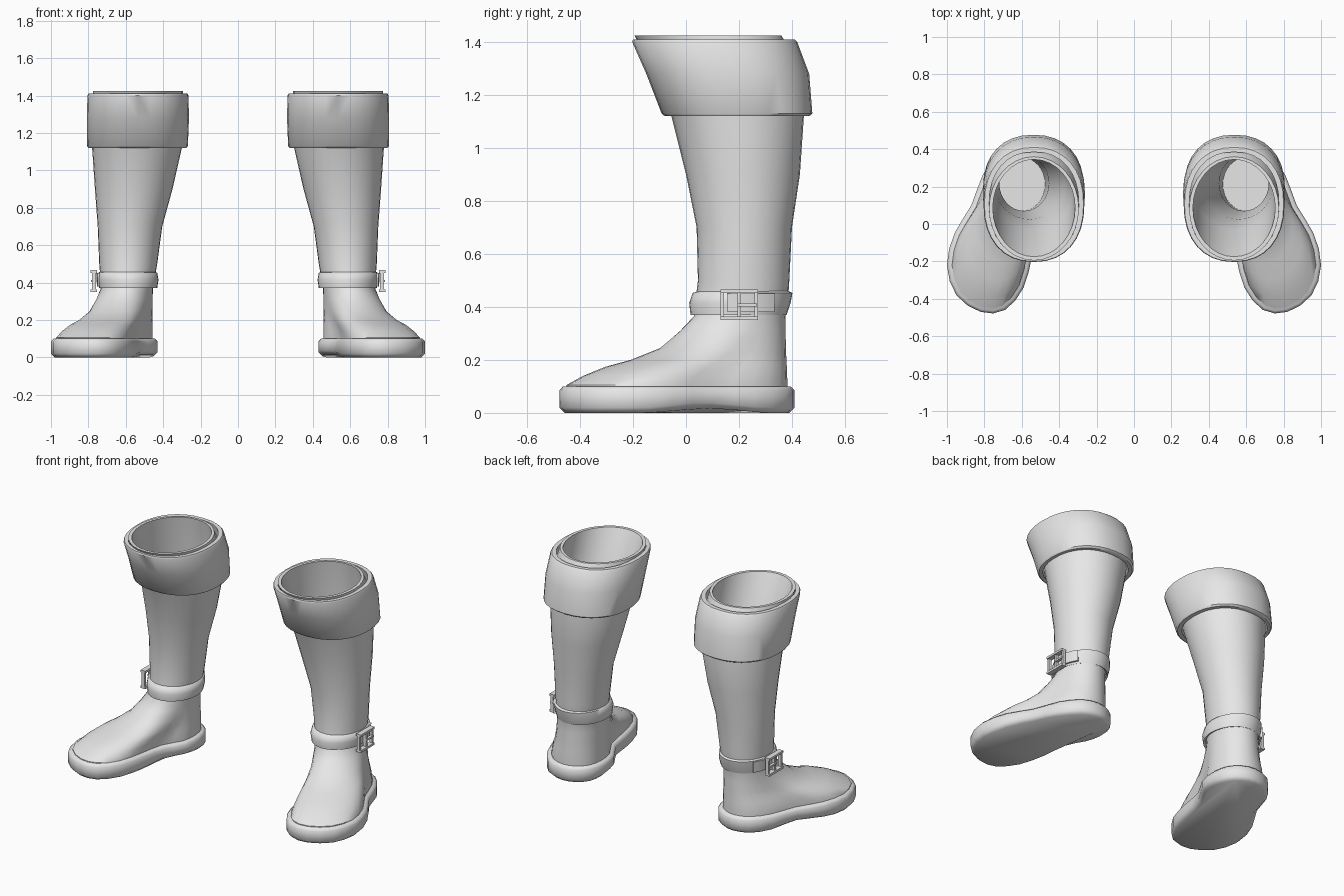
import bpy, bmesh, math
from mathutils import Vector

N = 32
old = bpy.data.objects.get("Cube")
if old:
    bpy.data.objects.remove(old, do_unlink=True)

grey = bpy.data.materials.new("plain_grey")
grey.use_nodes = True
grey.diffuse_color = (0.8, 0.8, 0.8, 1)
grey.node_tree.nodes["Principled BSDF"].inputs["Base Color"].default_value = (0.8, 0.8, 0.8, 1)


def finish(name, bm, side, angle=40):
    """Mirror to the wanted side and turn the bmesh into a smooth object."""
    for v in bm.verts:
        v.co.x *= side
    bmesh.ops.recalc_face_normals(bm, faces=bm.faces)
    mesh = bpy.data.meshes.new(name)
    bm.to_mesh(mesh)
    bm.free()
    mesh.materials.append(grey)
    mesh.shade_smooth()
    mesh.set_sharp_from_angle(angle=math.radians(angle))
    obj = bpy.data.objects.new(name, mesh)
    bpy.context.collection.objects.link(obj)


def oval(z, x0, x1, y0, y1, power=2.0, start=90, sweep=360, count=N):
    """Ring of points fitted into a rectangle at height z."""
    pts = []
    for i in range(count):
        a = math.radians(start + sweep * i / (count if sweep == 360 else count - 1))
        c, s = math.cos(a), math.sin(a)
        c = math.copysign(abs(c) ** (2 / power), c)
        s = math.copysign(abs(s) ** (2 / power), s)
        pts.append(Vector(((x0 + x1) / 2 + c * (x1 - x0) / 2,
                           (y0 + y1) / 2 + s * (y1 - y0) / 2, z)))
    return pts


def loft(rings, caps=False, loop=False, around=True):
    """Skin a list of rings; loop joins the last ring to the first."""
    bm = bmesh.new()
    rows = [[bm.verts.new(p) for p in ring] for ring in rings]
    n = len(rows[0])
    pairs = list(zip(rows, rows[1:])) + ([(rows[-1], rows[0])] if loop else [])
    for a, b in pairs:
        for i in range(n if around else n - 1):
            j = (i + 1) % n
            bm.faces.new((a[i], a[j], b[j], b[i]))
    if caps:
        bm.faces.new(rows[0])
        bm.faces.new(rows[-1])
    if not around:
        bm.faces.new([r[0] for r in rows])
        bm.faces.new([r[-1] for r in rows])
    return bm


# Footprint, from the heel round the inner side to the toe and back
FOOTPRINT = [(.61, .41), (.52, .385), (.455, .32), (.43, .22), (.445, .10), (.515, -.02),
             (.545, -.17), (.59, -.34), (.69, -.46), (.82, -.47), (.95, -.38), (1.0, -.22),
             (.96, -.05), (.87, .10), (.81, .26), (.72, .375)]


def footprint(z, inset=0.0):
    ctrl = [Vector((x, y, 0)) for x, y in FOOTPRINT]
    k = len(ctrl)
    pts = []
    for i in range(k):
        a, b, c, d = (ctrl[(i + o) % k] for o in (-1, 0, 1, 2))
        pts += [b, (b + c) * 0.5625 - (a + d) * 0.0625]
    out = []
    for i, p in enumerate(pts):
        t = (pts[(i + 1) % N] - pts[i - 1]).normalized()
        out.append(p + Vector((-t.y, t.x, 0)) * inset + Vector((0, 0, z)))
    return out


def arch(ring):
    """Lift the underside at the waist of the foot."""
    for p in ring:
        u = (p.y - 0.08) / 0.25
        if abs(u) < 1:
            p.z += 0.018 * math.cos(u * math.pi / 2) ** 2
    return ring


def box(bm, lo, hi):
    made = bmesh.ops.create_cube(bm, size=1)["verts"]
    for v in made:
        v.co = Vector([(l + h) / 2 + c * (h - l) for l, h, c in zip(lo, hi, v.co)])


ANKLE = (.455, .735, .03, .375)
# height and blend from footprint to ankle
VAMP = [(.09, 0), (.105, 0), (.14, .13), (.175, .31), (.2, .5), (.245, .73), (.31, .89)]
SHAFT = [(.365, *ANKLE), (.42, .445, .735, .035, .385), (.5, .432, .742, .045, .39),
         (.7, .405, .75, .04, .40), (.9, .35, .765, 0, .43), (1.12, .30, .78, -.055, .445),
         (1.3, .29, .785, -.13, .43), (1.425, .295, .775, -.195, .36)]
LINING = [(1.425, .315, .755, -.175, .345), (1.12, .325, .755, -.03, .39),
          (.9, .37, .745, .025, .40), (.5, .455, .72, .07, .365), (.12, .475, .72, .07, .355)]
CUFF = [(1.12, .30, .78, -.055, .445), (1.12, .275, .80, -.08, .465),
        (1.13, .268, .807, -.092, .477), (1.28, .262, .808, -.15, .465),
        (1.40, .265, .805, -.203, .42), (1.41, .27, .80, -.2, .41),
        (1.41, .295, .775, -.18, .385), (1.35, .295, .78, -.15, .40)]
STRAP = [(.375, .445, .73, .035, .37), (.37, .432, .742, .017, .38),
         (.415, .425, .748, .012, .395), (.453, .432, .747, .025, .402),
         (.46, .45, .735, .05, .385)]

for name, side in (("left", 1), ("right", -1)):
    # Sole with rounded edges and raised arch
    sole = [arch(footprint(0, .02)), arch(footprint(.02)), footprint(.085), footprint(.1, .014)]
    finish(name + "_sole", loft(sole, caps=True), side, 50)

    # Foot, shaft and lining as one hollow skin
    rings = []
    for z, w in VAMP:
        rings.append([a.lerp(b, w) for a, b in zip(footprint(z, .027), oval(z, *ANKLE))])
    rings += [oval(*r) for r in SHAFT + LINING]
    finish(name + "_boot_upper", loft(rings, caps=True), side)

    # Turned-down cuff
    finish(name + "_cuff", loft([oval(*r, power=2.25) for r in CUFF], loop=True), side)

    # Ankle strap and its overlapping end
    finish(name + "_ankle_strap", loft([oval(*r) for r in STRAP], loop=True), side, 60)
    tip = [oval(z, .44 - g, .74 + g, .025 - g, .39 + g, start=-15, sweep=55, count=8)
           for z, g in ((.38, .002), (.38, .014), (.45, .018), (.45, .002))]
    finish(name + "_strap_end", loft(tip, loop=True, around=False), side)

    # Buckle: frame, centre bar and prong
    bm = bmesh.new()
    for z in (.35, .452):
        box(bm, (.755, .13, z), (.788, .272, z + .014))
    for y in (.13, .194, .258):
        box(bm, (.76, y, .355), (.78, y + .014, .46))
    box(bm, (.768, .195, .402), (.786, .268, .413))
    finish(name + "_buckle", bm, side)
